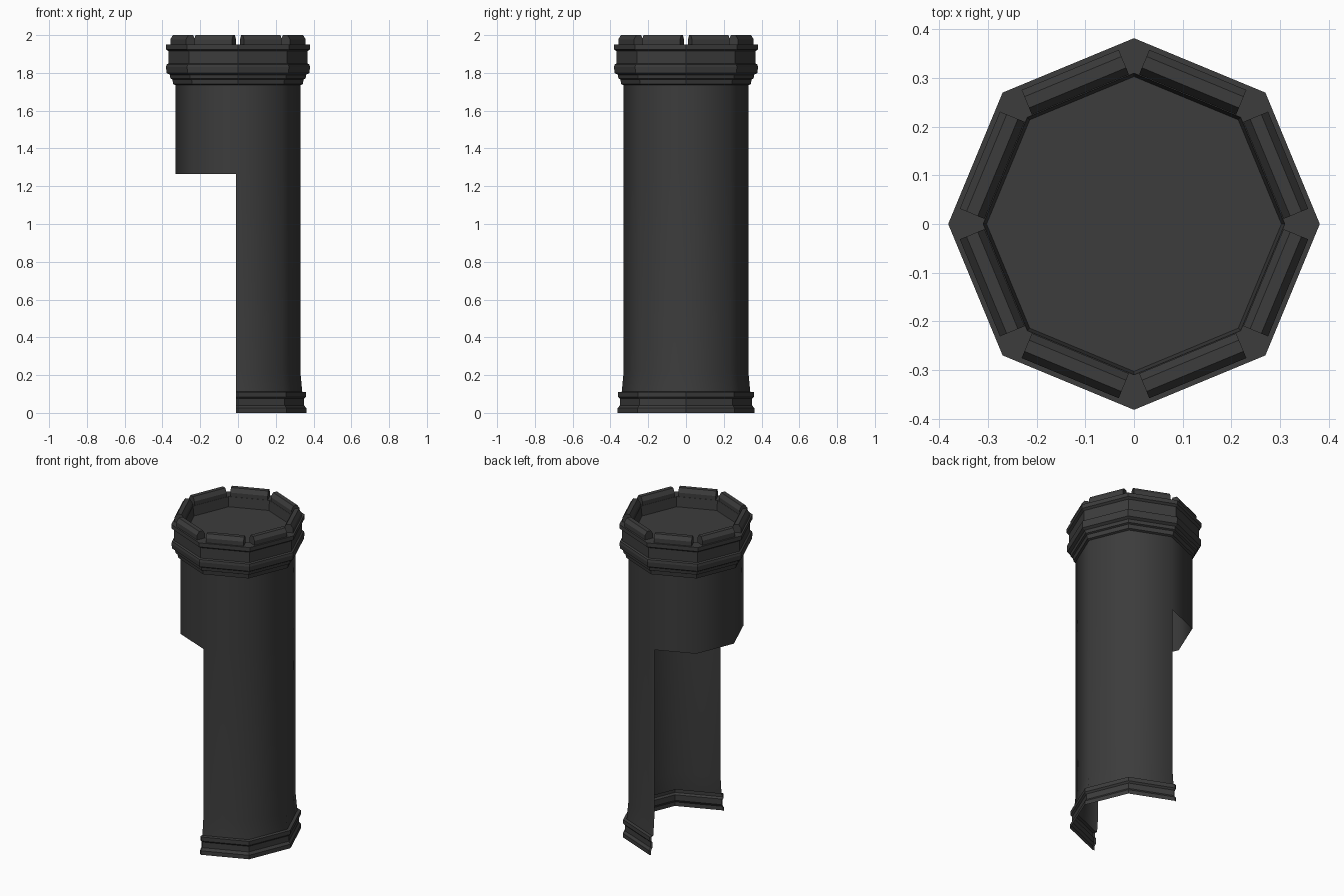
import bpy, bmesh
from math import sin, cos, pi, radians

if "Cube" in bpy.data.objects:
    bpy.data.objects.remove(bpy.data.objects["Cube"])

stone = bpy.data.materials.new("dark_stone")
stone.diffuse_color = (0.045, 0.045, 0.045, 1)
stone.use_nodes = True
stone.node_tree.nodes["Principled BSDF"].inputs["Base Color"].default_value = stone.diffuse_color


def add_object(name, bm, smooth=None):
    mesh = bpy.data.meshes.new(name)
    bm.normal_update()
    bm.to_mesh(mesh)
    bm.free()
    mesh.materials.append(stone)
    obj = bpy.data.objects.new(name, mesh)
    bpy.context.collection.objects.link(obj)
    if smooth:
        bpy.ops.object.select_all(action='DESELECT')
        obj.select_set(True)
        bpy.context.view_layer.objects.active = obj
        bpy.ops.object.shade_smooth_by_angle(angle=radians(smooth))
    return obj


def octagon_shell(name, profile, half=False, cap=False, smooth=None):
    """Sweep a (corner radius, z) profile, listed bottom to top, round 8 sides."""
    bm = bmesh.new()
    rings = [[bm.verts.new((r * cos(i * pi / 4), r * sin(i * pi / 4), z))
              for i in range(8)] for r, z in profile]
    for low, high in zip(rings, rings[1:]):
        for i in range(8):
            j = (i + 1) % 8
            bm.faces.new((low[i], low[j], high[j], high[i]))
    if cap:
        bm.faces.new(rings[-1])
    if half:
        geom = bm.verts[:] + bm.edges[:] + bm.faces[:]
        bmesh.ops.bisect_plane(bm, geom=geom, plane_co=(-0.01, 0, 0),
                               plane_no=(-1, 0, 0), clear_outer=True)
    return add_object(name, bm, smooth)


# Stepped foot moulding, open on the -x side
octagon_shell("base_moulding", [
    (0.362, 0), (0.362, 0.025), (0.35, 0.04), (0.35, 0.075),
    (0.36, 0.085), (0.36, 0.11), (0.34, 0.112)], half=True)

# Half shaft below, full shaft above
octagon_shell("lower_shaft", [(0.34, 0.112), (0.33, 0.22), (0.33, 1.265)],
              half=True, smooth=50)
octagon_shell("upper_shaft", [(0.33, 1.265), (0.33, 1.735)], smooth=50)

# Cornice, rim and sunken platform
octagon_shell("crown", [
    (0.33, 1.735), (0.343, 1.74), (0.347, 1.765), (0.358, 1.77),
    (0.361, 1.79), (0.378, 1.80), (0.381, 1.83), (0.378, 1.845),
    (0.368, 1.85), (0.368, 1.915), (0.382, 1.925), (0.382, 1.95),
    (0.31, 1.95), (0.303, 1.89)], cap=True)

# One chamfered merlon on each side of the rim
section = [(0.288, 1.945), (0.288, 1.975), (0.303, 2.0),
           (0.328, 2.0), (0.343, 1.978), (0.343, 1.945)]
for k in range(8):
    a = pi / 8 + k * pi / 4
    bm = bmesh.new()
    ends = [[bm.verts.new((r * cos(a) - t * sin(a), r * sin(a) + t * cos(a), z))
             for r, z in section] for t in (-0.108, 0.108)]
    n = len(section)
    for i in range(n):
        j = (i + 1) % n
        bm.faces.new((ends[0][i], ends[0][j], ends[1][j], ends[1][i]))
    for end in ends:
        bm.faces.new(end)
    bmesh.ops.recalc_face_normals(bm, faces=bm.faces[:])
    add_object(f"merlon_{k + 1}", bm)
